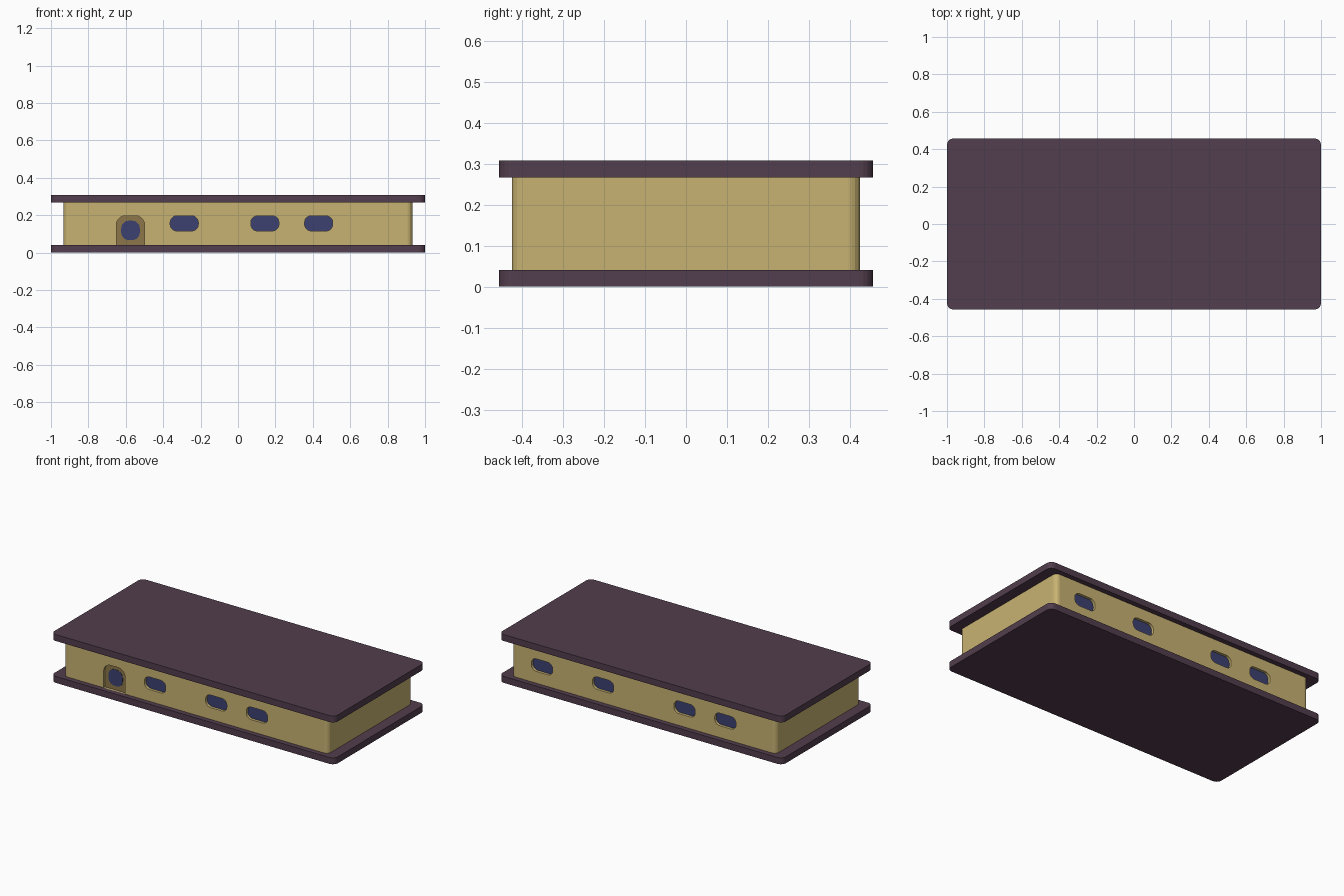
import bpy, bmesh, math
from mathutils import Matrix

if "Cube" in bpy.data.objects:
    bpy.data.objects.remove(bpy.data.objects["Cube"])


def material(name, rgb):
    m = bpy.data.materials.new(name)
    m.diffuse_color = (*rgb, 1)
    m.use_nodes = True
    m.node_tree.nodes["Principled BSDF"].inputs["Base Color"].default_value = m.diffuse_color
    return m


PLUM = material("plum", (0.085, 0.048, 0.075))
TAN = material("tan", (0.58, 0.45, 0.17))
BROWN = material("brown", (0.26, 0.18, 0.065))
BLUE = material("blue_glass", (0.045, 0.052, 0.165))


def rounded(w, h, r, square_bottom=False, seg=5):
    """Rounded rectangle outline, counter-clockwise, centred on the origin."""
    pts = []
    for i, (sx, sy) in enumerate([(1, 1), (-1, 1), (-1, -1), (1, -1)]):
        if square_bottom and sy < 0:
            pts.append((sx * w / 2, sy * h / 2))
            continue
        for k in range(seg + 1):
            a = (i + k / seg) * math.pi / 2
            pts.append((sx * (w / 2 - r) + r * math.cos(a),
                        sy * (h / 2 - r) + r * math.sin(a)))
    return pts


def prism(name, outline, depth, matrix, mat):
    """Extrude an outline by depth along local z, then place it."""
    bm = bmesh.new()
    face = bm.faces.new([bm.verts.new((x, y, 0)) for x, y in outline])
    ext = bmesh.ops.extrude_face_region(bm, geom=[face])
    moved = [g for g in ext["geom"] if isinstance(g, bmesh.types.BMVert)]
    bmesh.ops.translate(bm, verts=moved, vec=(0, 0, depth))
    bmesh.ops.transform(bm, matrix=matrix, verts=bm.verts)
    bmesh.ops.recalc_face_normals(bm, faces=bm.faces)
    me = bpy.data.meshes.new(name)
    bm.to_mesh(me)
    bm.free()
    me.materials.append(mat)
    ob = bpy.data.objects.new(name, me)
    bpy.context.collection.objects.link(ob)
    return ob


def on_wall(x, z, depth, back=False):
    """Matrix for a part lying depth behind the front or back wall face, facing out."""
    turn = Matrix.Rotation(math.pi if back else 0, 4, 'Z')
    return turn @ Matrix.Translation((-x if back else x, -WALL_Y + depth, z)) @ Matrix.Rotation(math.pi / 2, 4, 'X')


def cut(target, outline, depth, x, z, back=False):
    """Sink a pocket of the given depth into the wall."""
    tool = prism("cutter", outline, depth + 0.05, on_wall(x, z, depth, back), target.data.materials[0])
    tool.hide_render = True
    tool.hide_set(True)
    mod = target.modifiers.new("pocket", 'BOOLEAN')
    mod.operation, mod.solver, mod.object = 'DIFFERENCE', 'EXACT', tool


WALL_Y = 0.425
RECESS = 0.02
STEP = 0.1437

# Floor and roof slabs, walls between them
slab = rounded(2.0, 0.914, 0.035)
prism("floor_slab", slab, 0.041, Matrix(), PLUM)
prism("roof_slab", slab, 0.041, Matrix.Translation((0, 0, 0.267)), PLUM)
walls = prism("walls", rounded(1.866, 2 * WALL_Y, 0.03), 0.226,
              Matrix.Translation((0, 0, 0.041)), TAN)

# Recessed windows, front and back
window = rounded(0.15, 0.08, 0.034)
for back, steps in ((False, (-2, 1, 3)), (True, (5, 2, -2, -4))):
    for n, s in enumerate(steps):
        cut(walls, window, RECESS, s * STEP, 0.156, back)
        prism(f"{'back' if back else 'front'}_window_{n + 1}", window, 0.003,
              on_wall(s * STEP, 0.156, RECESS, back), BLUE)

# Recessed arched door with a porthole
DOOR_X = -4 * STEP
door = rounded(0.152, 0.156, 0.05, square_bottom=True)
port = rounded(0.1, 0.104, 0.042)
cut(walls, door, RECESS, DOOR_X, 0.119)
prism("door", door, 0.006, on_wall(DOOR_X, 0.119, RECESS), BROWN)
prism("door_window", port, 0.008, on_wall(DOOR_X, 0.119, RECESS), BLUE)
